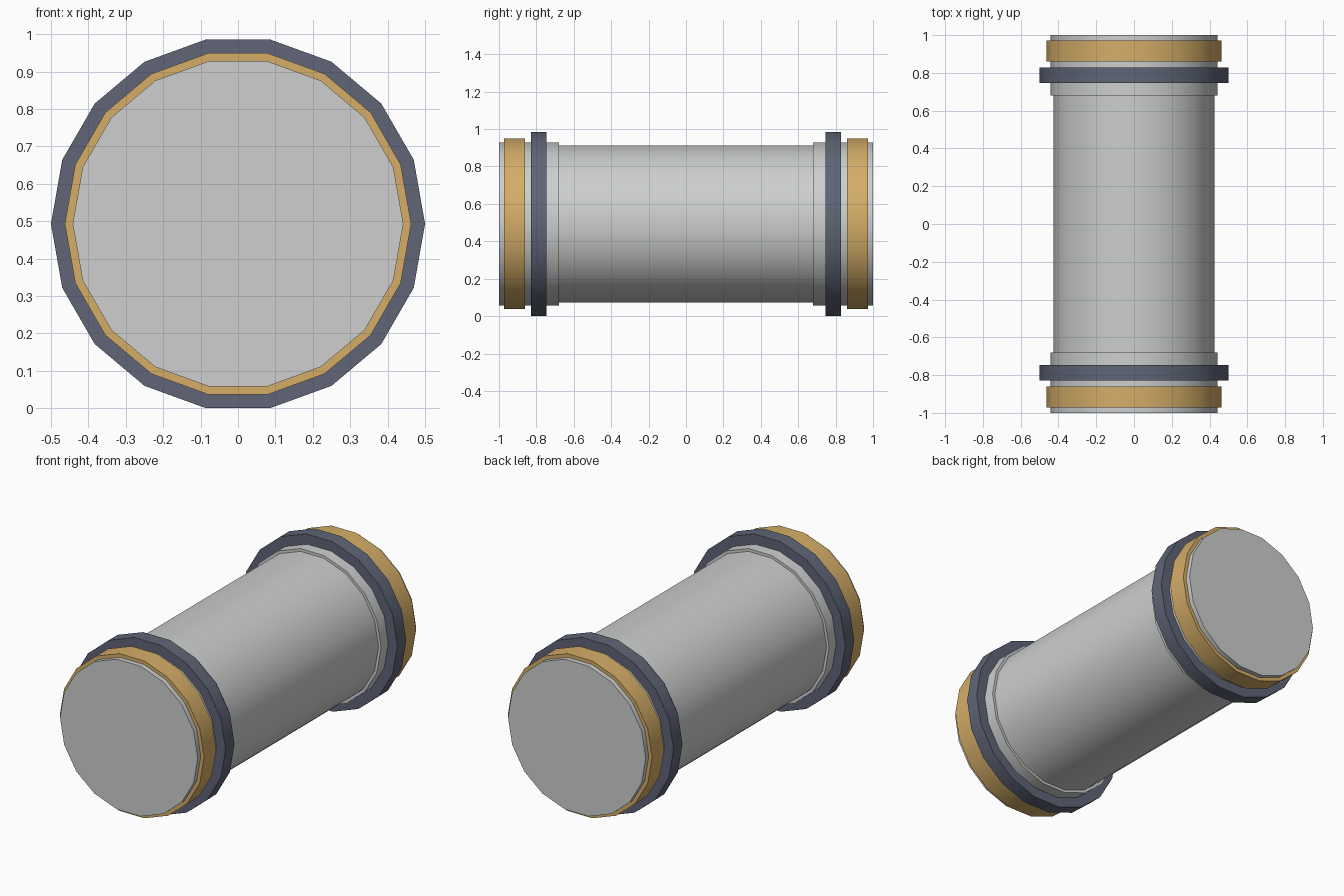
import bpy
import math

if "Cube" in bpy.data.objects:
    bpy.data.objects.remove(bpy.data.objects["Cube"])

SIDES = 18
CENTER_Z = 0.493


def material(name, rgb):
    m = bpy.data.materials.new(name)
    m.diffuse_color = (*rgb, 1.0)
    m.use_nodes = True
    m.node_tree.nodes["Principled BSDF"].inputs["Base Color"].default_value = m.diffuse_color
    return m


grey = material("light grey", (0.61, 0.623, 0.617))
gold = material("brass gold", (0.665, 0.42, 0.137))
slate = material("slate blue", (0.115, 0.131, 0.184))


def lathe(name, profile, mat, closed):
    """Revolve (radius, y) points around the long y axis."""
    verts, faces = [], []
    n = len(profile)
    for i in range(SIDES):
        a = 2 * math.pi * i / SIDES
        verts += [(r * math.cos(a), y, CENTER_Z + r * math.sin(a)) for r, y in profile]
    for i in range(SIDES):
        j = (i + 1) % SIDES
        for k in range(n if closed else n - 1):
            l = (k + 1) % n
            faces.append((i * n + k, i * n + l, j * n + l, j * n + k))
    if not closed:  # cap both ends
        faces.append([i * n for i in range(SIDES)])
        faces.append([i * n + n - 1 for i in reversed(range(SIDES))])
    mesh = bpy.data.meshes.new(name)
    mesh.from_pydata(verts, [], faces)
    mesh.materials.append(mat)
    obj = bpy.data.objects.new(name, mesh)
    bpy.context.collection.objects.link(obj)
    # consistent outward normals, smooth sides with sharp rims
    bpy.ops.object.select_all(action='DESELECT')
    obj.select_set(True)
    bpy.context.view_layer.objects.active = obj
    bpy.ops.object.mode_set(mode='EDIT')
    bpy.ops.mesh.select_all(action='SELECT')
    bpy.ops.mesh.normals_make_consistent(inside=False)
    bpy.ops.object.mode_set(mode='OBJECT')
    bpy.ops.object.shade_smooth_by_angle(angle=math.radians(30))
    return obj


def ring(name, r_in, r_out, y0, y1, mat):
    lathe(name, [(r_in, y0), (r_out, y0), (r_out, y1), (r_in, y1)], mat, True)


# One stepped body: thin tube with a thicker collar at each end
lathe("body", [(0.442, -1.0), (0.442, -0.68), (0.426, -0.68),
               (0.426, 0.68), (0.442, 0.68), (0.442, 1.0)], grey, False)

# Bands around both collars
for side, s in (("front", -1), ("back", 1)):
    ring(side + "_gold_band", 0.435, 0.463, s * 0.86, s * 0.972, gold)
    ring(side + "_flange", 0.435, 0.5, s * 0.746, s * 0.828, slate)
